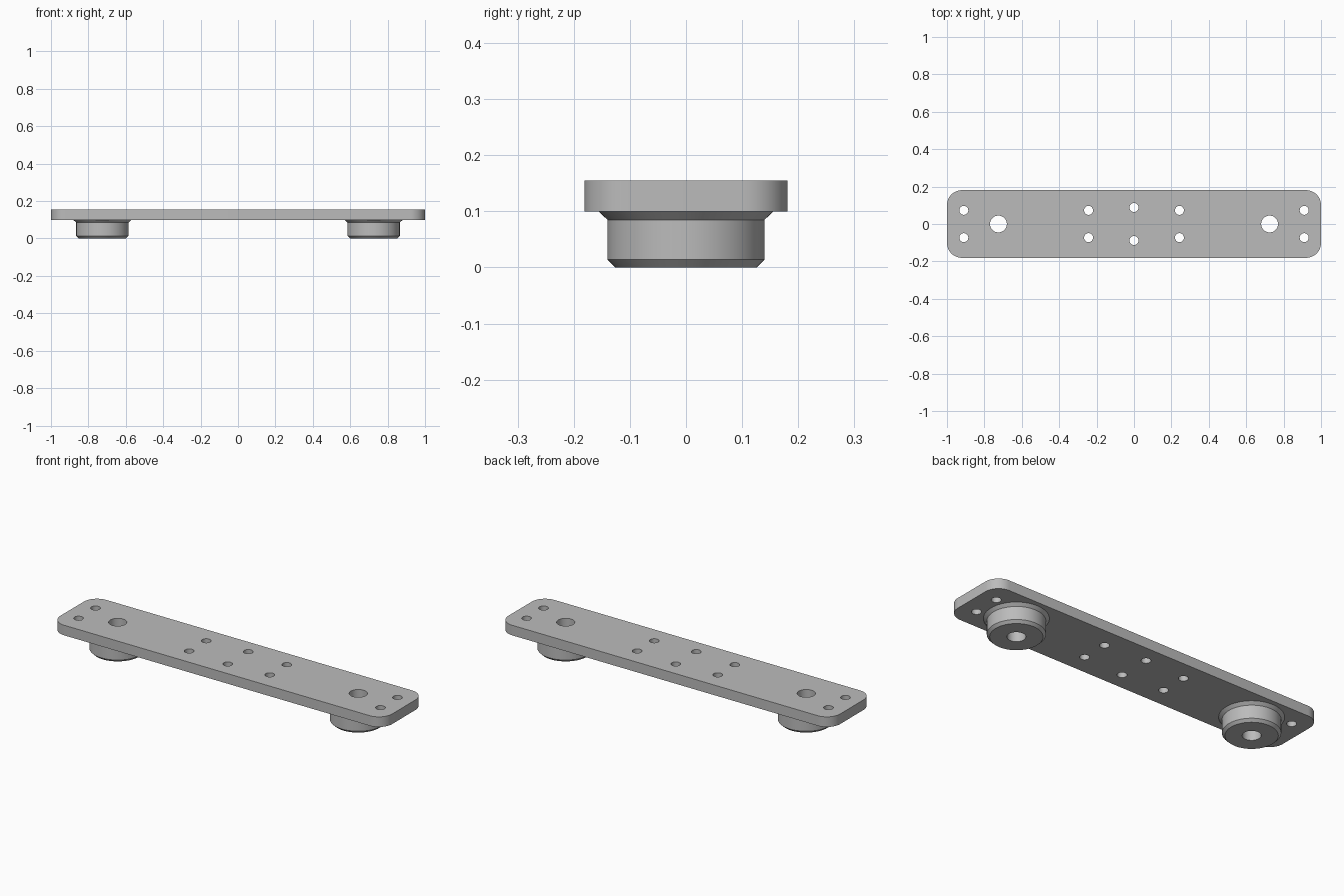
import bpy, bmesh
from math import sin, cos, pi, radians

cube = bpy.data.objects.get("Cube")
if cube:
    bpy.data.objects.remove(cube, do_unlink=True)

PLATE_BOTTOM, PLATE_TOP = 0.10, 0.155
HALF_X, HALF_Y, CORNER = 1.0, 0.181, 0.08
BORE, SCREW = 0.045, 0.024
BOSS_X = 0.725

metal = bpy.data.materials.new("grey metal")
metal.use_nodes = True
grey = (0.5, 0.5, 0.5, 1)
metal.diffuse_color = grey
metal.node_tree.nodes["Principled BSDF"].inputs["Base Color"].default_value = grey


def arc(cx, cy, r, start, end, steps):
    angles = [start + (end - start) * i / steps for i in range(steps + 1)]
    return [(cx + r * cos(a), cy + r * sin(a)) for a in angles]


def finish(name, mesh):
    """Clean a mesh, link it as an object and shade it with sharp edges kept."""
    bm = bmesh.new()
    bm.from_mesh(mesh)
    bmesh.ops.remove_doubles(bm, verts=bm.verts, dist=0.0001)
    bmesh.ops.recalc_face_normals(bm, faces=bm.faces)
    bm.to_mesh(mesh)
    bm.free()
    mesh.materials.clear()
    mesh.materials.append(metal)
    obj = bpy.data.objects.new(name, mesh)
    bpy.context.collection.objects.link(obj)
    bpy.ops.object.select_all(action="DESELECT")
    obj.select_set(True)
    bpy.context.view_layer.objects.active = obj
    bpy.ops.object.shade_smooth_by_angle(angle=radians(30))
    return obj


# Plate: rounded outline with round holes, filled and extruded
outline = []
for i, (sx, sy) in enumerate([(1, 1), (-1, 1), (-1, -1), (1, -1)]):
    outline += arc(sx * (HALF_X - CORNER), sy * (HALF_Y - CORNER), CORNER,
                   i * pi / 2, (i + 1) * pi / 2, 12)

holes = [(s * BOSS_X, 0, BORE) for s in (-1, 1)]
for sy in (-1, 1):
    holes.append((0, sy * 0.088, SCREW))
    for x in (0.243, 0.91):
        holes += [(s * x, sy * 0.073, SCREW) for s in (-1, 1)]

curve = bpy.data.curves.new("plate outline", "CURVE")
curve.dimensions = "2D"
curve.fill_mode = "BOTH"
curve.extrude = (PLATE_TOP - PLATE_BOTTOM) / 2
for loop in [outline] + [arc(x, y, r, 0, 2 * pi, 48)[:-1] for x, y, r in holes]:
    spline = curve.splines.new("POLY")
    spline.points.add(len(loop) - 1)
    for point, (x, y) in zip(spline.points, loop):
        point.co = (x, y, 0, 1)
    spline.use_cyclic_u = True

helper = bpy.data.objects.new("outline_helper", curve)
bpy.context.collection.objects.link(helper)
depsgraph = bpy.context.evaluated_depsgraph_get()
plate_mesh = bpy.data.meshes.new_from_object(helper.evaluated_get(depsgraph))
bpy.data.objects.remove(helper, do_unlink=True)
plate = finish("plate", plate_mesh)
plate.location.z = (PLATE_BOTTOM + PLATE_TOP) / 2

# Bosses: bored discs with a chamfered foot and a flared collar under the plate
profile = [(BORE, PLATE_BOTTOM), (BORE, 0), (0.126, 0), (0.14, 0.014),
           (0.14, 0.085), (0.156, PLATE_BOTTOM)]


def boss(name, x):
    bm = bmesh.new()
    verts = [bm.verts.new((r, 0, z)) for r, z in profile]
    edges = [bm.edges.new(pair) for pair in zip(verts, verts[1:])]
    bmesh.ops.spin(bm, geom=verts + edges, cent=(0, 0, 0), axis=(0, 0, 1),
                   angle=2 * pi, steps=64)
    mesh = bpy.data.meshes.new(name)
    bm.to_mesh(mesh)
    bm.free()
    finish(name, mesh).location.x = x


boss("left_boss", BOSS_X)
boss("right_boss", -BOSS_X)
